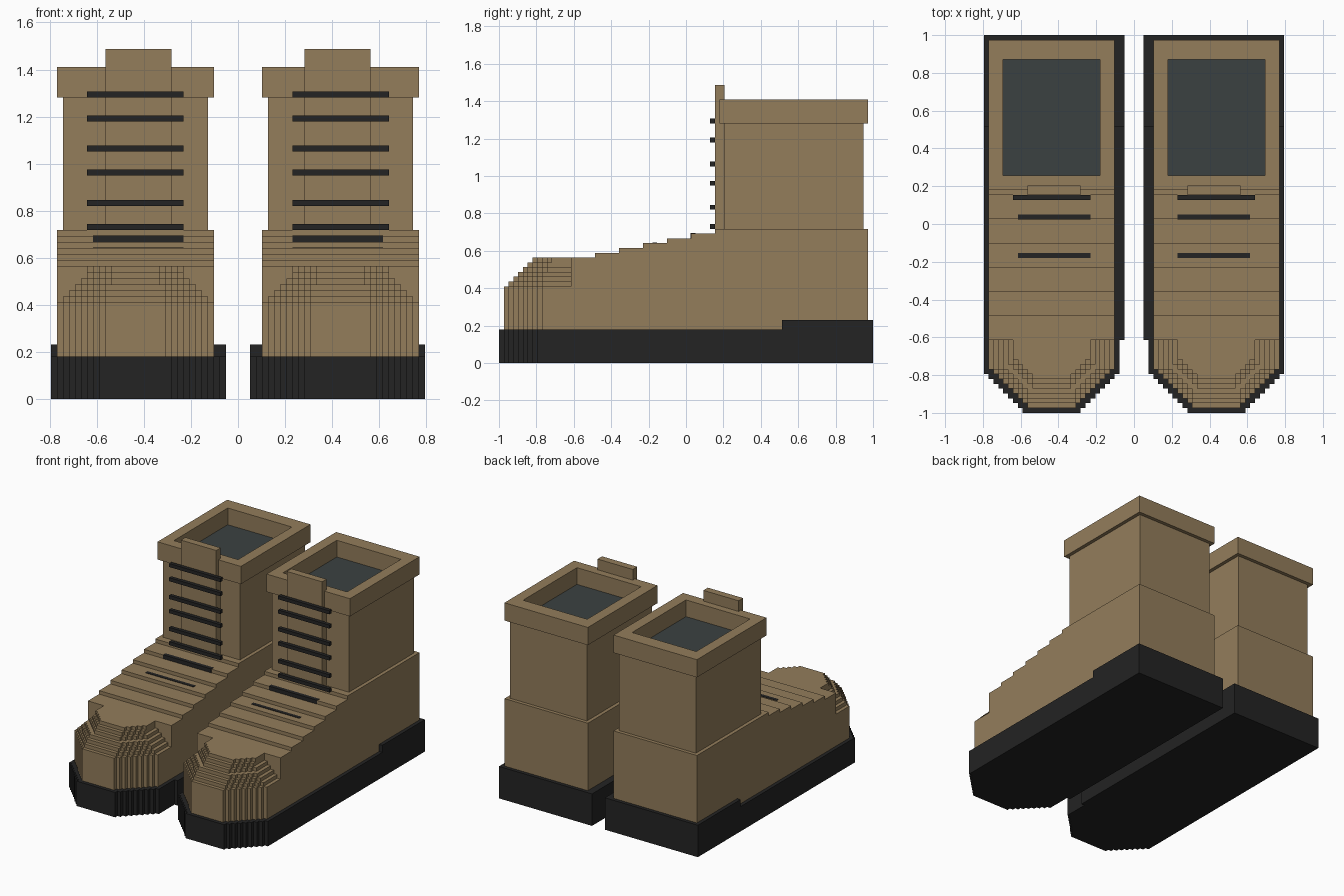
import bpy, bmesh

if "Cube" in bpy.data.objects:
    bpy.data.objects.remove(bpy.data.objects["Cube"])

U = 1 / 39      # one step of the blocky grid
CX = 17         # centre line of one boot, in steps


def material(name, color):
    m = bpy.data.materials.new(name)
    m.diffuse_color = (*color, 1)
    m.use_nodes = True
    m.node_tree.nodes["Principled BSDF"].inputs["Base Color"].default_value = m.diffuse_color
    return m


TAN = material("tan leather", (0.292, 0.205, 0.105))
BLACK = material("black rubber", (0.017, 0.017, 0.017))
SLATE = material("slate lining", (0.044, 0.053, 0.053))


def finish(name, bm, mat):
    """Turn the bmesh into an object, mirrored to make both boots."""
    bmesh.ops.recalc_face_normals(bm, faces=bm.faces)
    bmesh.ops.scale(bm, vec=(U, U, U), verts=bm.verts)
    me = bpy.data.meshes.new(name)
    bm.to_mesh(me)
    bm.free()
    me.materials.append(mat)
    ob = bpy.data.objects.new(name, me)
    bpy.context.collection.objects.link(ob)
    ob.modifiers.new("Mirror", 'MIRROR').use_mirror_merge = False
    return ob


def prism(bm, points, offset):
    """Extrude a closed outline by an offset vector."""
    face = bm.faces.new([bm.verts.new(p) for p in points])
    ext = bmesh.ops.extrude_face_region(bm, geom=[face], use_keep_orig=True)
    verts = [g for g in ext["geom"] if isinstance(g, bmesh.types.BMVert)]
    bmesh.ops.translate(bm, vec=offset, verts=verts)


def add_box(bm, x0, x1, y0, y1, z0, z1):
    prism(bm, [(x0, y0, z0), (x1, y0, z0), (x1, y1, z0), (x0, y1, z0)], (0, 0, z1 - z0))


def box(name, mat, *dims):
    bm = bmesh.new()
    add_box(bm, *dims)
    return finish(name, bm, mat)


def add_toe(bm, w, front, s, back, z0, z1):
    """Slab with a stair-stepped rounded front; w is the half width."""
    half, d = [], front
    while s - d < w:
        half += [(s - d, -d), (s - d, -d + 1)]
        d -= 1
    half += [(w, -d), (w, back)]
    outline = [(CX + x, y, z0) for x, y in half]
    outline += [(CX - x, y, z0) for x, y in reversed(half)]
    prism(bm, outline, (0, 0, z1 - z0))


# Sole with inner side strip and raised heel
bm = bmesh.new()
add_toe(bm, 14, 39, 45, 39, 0, 7)
add_box(bm, 2, 3, -24, 39, 0, 7)
add_box(bm, 2, 31, 20, 39, 7, 9)
finish("sole", bm, BLACK)

# Toe cap: straight base, then layers shrinking upward
bm = bmesh.new()
add_toe(bm, 13, 38, 43, -24, 7, 16)
for j in range(1, 7):
    add_toe(bm, 13 - min(j, 5), 38 - j, round(43 - 7 * j / 6), -24, 15 + j, 16 + j)
finish("toe_cap", bm, TAN)

# Foot body with stepped instep, extruded across the width
profile = [(38, 7), (-24, 7), (-24, 22)]
for i in range(6):
    y = -19 + 5 * i
    profile += [(y, 22 + i), (y, 23 + i)]
profile.append((38, 28))
bm = bmesh.new()
prism(bm, [(4, y, z) for y, z in profile], (26, 0, 0))
finish("foot_body", bm, TAN)

# Ankle shaft, tongue and lining
box("shaft", TAN, 5, 29, 8, 37, 28, 50)
box("tongue", TAN, 11, 22, 6, 8, 28, 58)
box("lining", SLATE, 7, 27, 10, 34, 50, 50.3)

# Collar: rectangular ring around the opening
bm = bmesh.new()
loops = []
for x0, x1, y0, y1, z in ((4, 30, 7, 38, 50), (4, 30, 7, 38, 55),
                          (7, 27, 10, 34, 55), (7, 27, 10, 34, 50)):
    loops.append([bm.verts.new((x, y, z)) for x, y in ((x0, y0), (x1, y0), (x1, y1), (x0, y1))])
for a, b in zip(loops, loops[1:] + loops[:1]):
    for i in range(4):
        k = (i + 1) % 4
        bm.faces.new((a[i], a[k], b[k], b[i]))
finish("collar", bm, TAN)

# Laces: six bars on the shaft, two set into the instep
bm = bmesh.new()
for z in (28, 32, 37, 41, 46, 50):
    add_box(bm, 9, 25, 5, 6, z, z + 1)
add_box(bm, 9, 24, 0.9, 2, 26, 27.1)
add_box(bm, 9, 24, -7, -6, 24, 25.1)
finish("laces", bm, BLACK)
